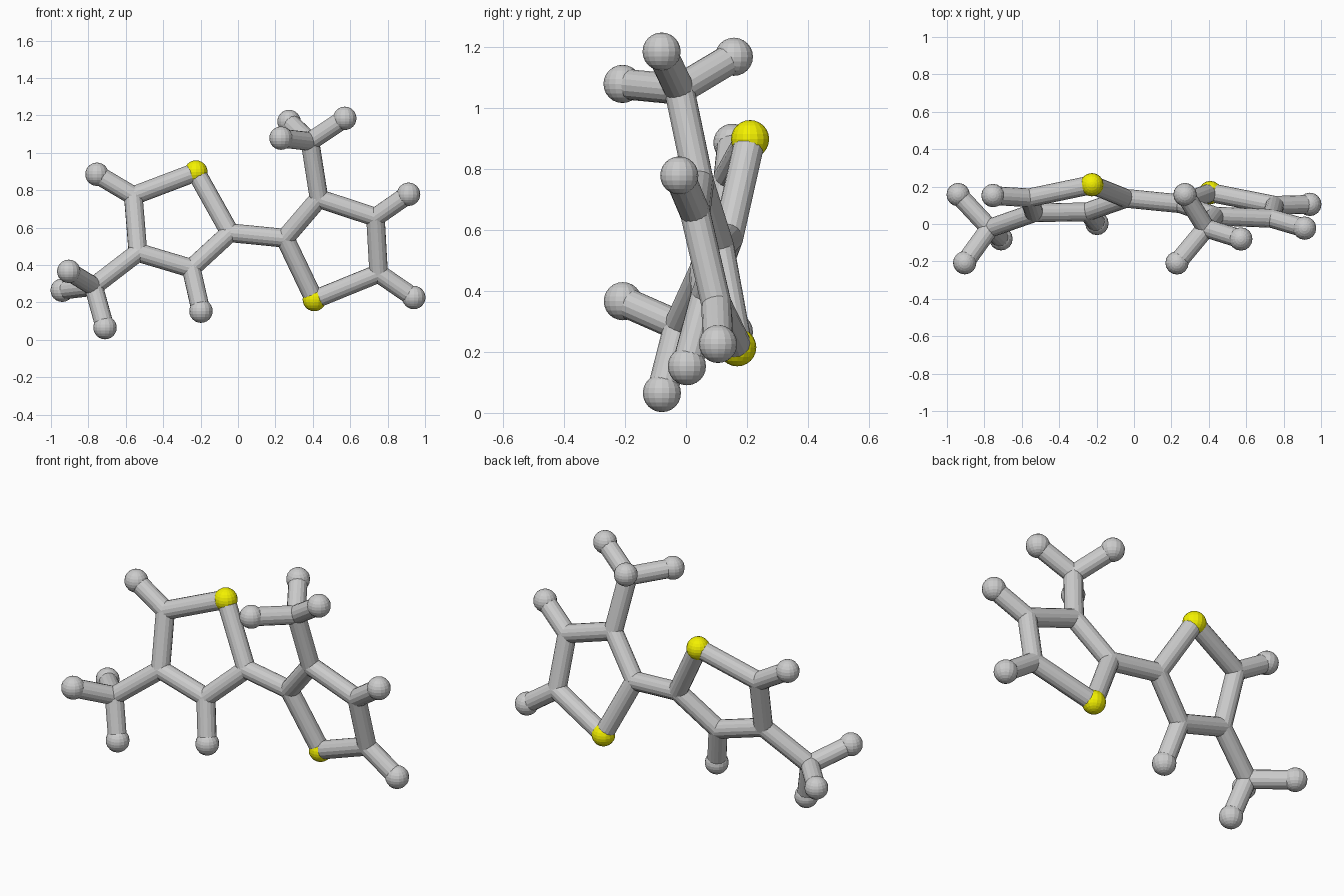
import bpy
from mathutils import Vector

if "Cube" in bpy.data.objects:
    bpy.data.objects.remove(bpy.data.objects["Cube"])

BALL, STICK = 0.0625, 0.05

yellow = bpy.data.materials.new("yellow")
yellow.diffuse_color = (0.9, 0.88, 0.0, 1)
yellow.use_nodes = True
yellow.node_tree.nodes["Principled BSDF"].inputs["Base Color"].default_value = yellow.diffuse_color

# joint positions: s = sulfur, c = carbon, m = methyl carbon, h = hydrogen
atoms = {
    # left ring
    "s1": (-.225, .21, .897), "c2": (-.043, .137, .572), "c3": (-.25, .065, .382),
    "c4": (-.535, .06, .467), "c5": (-.56, .14, .77), "h3": (-.198, .003, .153),
    "h5": (-.754, .152, .885),
    # left methyl
    "m1": (-.772, -.023, .285), "h11": (-.905, -.207, .366),
    "h12": (-.94, .157, .265), "h13": (-.711, -.079, .065),
    # right ring
    "s6": (.408, .168, .215), "c7": (.251, .108, .543), "c8": (.433, .042, .755),
    "c9": (.735, .03, .655), "c10": (.752, .1, .355), "h9": (.912, -.022, .778),
    "h10": (.94, .105, .226),
    # right methyl
    "m2": (.385, -.022, 1.06), "h21": (.571, -.08, 1.184),
    "h22": (.23, -.208, 1.078), "h23": (.273, .157, 1.167),
}

bonds = """s1-c2 c2-c3 c3-c4 c4-c5 c5-s1 c3-h3 c5-h5 c4-m1 m1-h11 m1-h12 m1-h13 c2-c7
s6-c7 c7-c8 c8-c9 c9-c10 c10-s6 c9-h9 c10-h10 c8-m2 m2-h21 m2-h22 m2-h23""".split()


def ball(key, pos):
    kind = {"s": "sulfur", "c": "ring_joint", "m": "branch_joint", "h": "end_ball"}[key[0]]
    radius = BALL if key[0] in "sh" else STICK
    bpy.ops.mesh.primitive_uv_sphere_add(segments=16, ring_count=12, radius=radius, location=pos)
    ob = bpy.context.object
    ob.name = kind + "_" + key[1:]
    if key[0] == "s":
        ob.data.materials.append(yellow)


def stick(a, b):
    p, q = Vector(atoms[a]), Vector(atoms[b])
    d = q - p
    bpy.ops.mesh.primitive_cylinder_add(vertices=16, radius=STICK, depth=d.length,
                                        location=(p + q) / 2,
                                        rotation=d.to_track_quat('Z', 'Y').to_euler())
    bpy.context.object.name = f"bond_{a}_{b}"


# balls and joints
for key, pos in atoms.items():
    ball(key, pos)

# connecting sticks
for pair in bonds:
    stick(*pair.split("-"))
